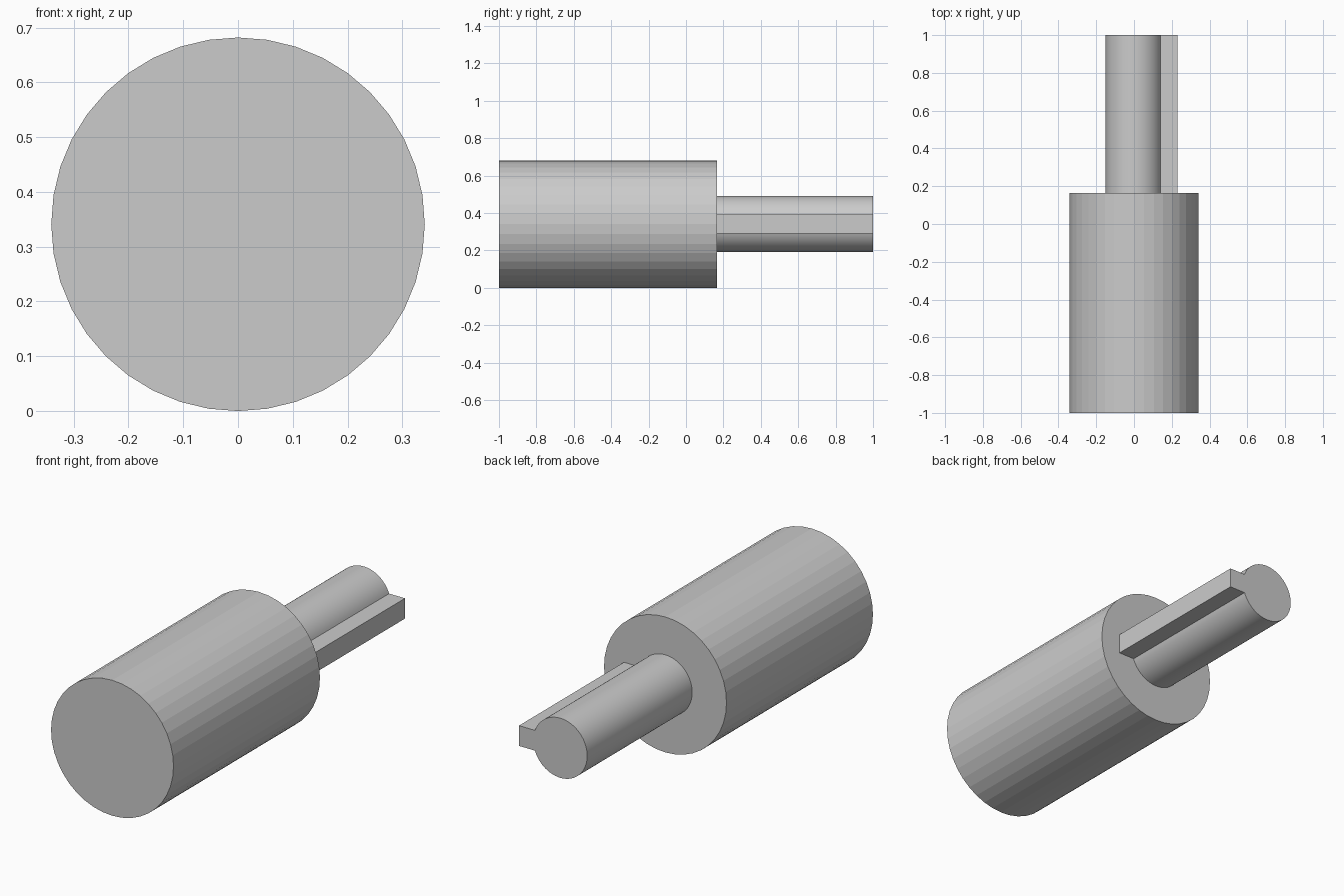
import bpy
import bmesh
from math import asin, cos, pi, sin

cube = bpy.data.objects.get("Cube")
if cube:
    bpy.data.objects.remove(cube, do_unlink=True)

AXIS_Z = 0.341      # height of the common axis
SHOULDER_Y = 0.165  # where the body ends and the shaft begins

grey = bpy.data.materials.new("plain grey")
grey.use_nodes = True
colour = (0.6, 0.6, 0.6, 1)
grey.diffuse_color = colour
grey.node_tree.nodes["Principled BSDF"].inputs["Base Color"].default_value = colour


def arc(radius, start, end, steps):
    """Points along an arc in the x-z plane, both ends included."""
    angles = [start + (end - start) * i / steps for i in range(steps + 1)]
    return [(radius * cos(a), radius * sin(a)) for a in angles]


def prism(name, profile, y0, y1):
    """Extrude a closed x-z profile along y."""
    bm = bmesh.new()
    face = bm.faces.new([bm.verts.new((x, y0, z + AXIS_Z)) for x, z in profile])
    result = bmesh.ops.extrude_face_region(bm, geom=[face], use_keep_orig=True)
    moved = [g for g in result["geom"] if isinstance(g, bmesh.types.BMVert)]
    bmesh.ops.translate(bm, verts=moved, vec=(0, y1 - y0, 0))
    bmesh.ops.recalc_face_normals(bm, faces=bm.faces)
    mesh = bpy.data.meshes.new(name)
    bm.to_mesh(mesh)
    bm.free()
    mesh.materials.append(grey)
    obj = bpy.data.objects.new(name, mesh)
    bpy.context.collection.objects.link(obj)
    return obj


# Faceted cylindrical body
prism("body", arc(0.341, 0, 2 * pi, 40)[:-1], -1, SHOULDER_Y)

# Shaft with its key in one profile
radius, key_half, key_reach = 0.15, 0.051, 0.23
key_angle = asin(key_half / radius)
profile = arc(radius, key_angle, 2 * pi - key_angle, 80)
profile += [(key_reach, -key_half), (key_reach, key_half)]
shaft = prism("keyed_shaft", profile, SHOULDER_Y, 1)

bpy.ops.object.select_all(action="DESELECT")
shaft.select_set(True)
bpy.context.view_layer.objects.active = shaft
bpy.ops.object.shade_smooth_by_angle(angle=pi / 6)
